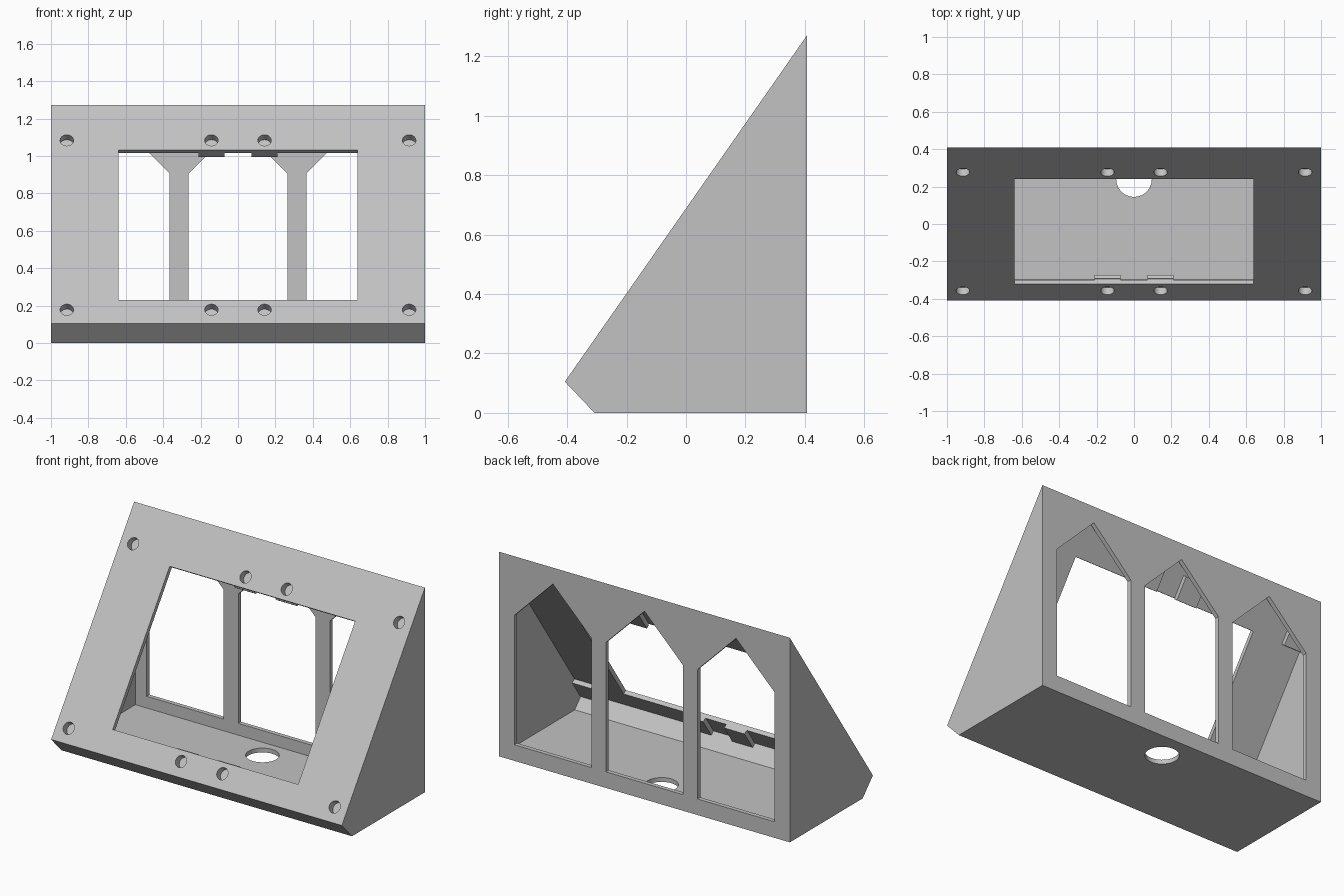
import bpy, bmesh, math
from mathutils import Matrix, Vector

cube = bpy.data.objects.get("Cube")
if cube:
    bpy.data.objects.remove(cube, do_unlink=True)

T = 0.027                                   # wall thickness
PROFILE = [(-0.308, 0), (0.408, 0), (0.408, 1.272), (-0.408, 0.105)]   # side outline (y, z)

grey = bpy.data.materials.new("plain_grey")
grey.use_nodes = True
grey.diffuse_color = (0.54, 0.54, 0.54, 1)
grey.node_tree.nodes["Principled BSDF"].inputs["Base Color"].default_value = (0.54, 0.54, 0.54, 1)


def prism(name, points, low, high, frame=Matrix()):
    """Extrude a 2D outline from low to high along the frame's third axis."""
    bm = bmesh.new()
    face = bm.faces.new([bm.verts.new((a, b, low)) for a, b in points])
    side = bmesh.ops.extrude_face_region(bm, geom=[face])["geom"]
    verts = [v for v in side if isinstance(v, bmesh.types.BMVert)]
    bmesh.ops.translate(bm, verts=verts, vec=(0, 0, high - low))
    bm.transform(frame)
    bmesh.ops.recalc_face_normals(bm, faces=bm.faces)
    mesh = bpy.data.meshes.new(name)
    bm.to_mesh(mesh)
    bm.free()
    mesh.materials.append(grey)
    obj = bpy.data.objects.new(name, mesh)
    bpy.context.collection.objects.link(obj)
    return obj


def rect(a0, a1, b0, b1):
    return [(a0, b0), (a1, b0), (a1, b1), (a0, b1)]


def circle(a, b, r, n=32):
    return [(a + r * math.cos(math.tau * i / n), b + r * math.sin(math.tau * i / n)) for i in range(n)]


def inset(points, d):
    """Offset a counter-clockwise outline inwards by d."""
    pts = [Vector(p) for p in points]
    result = []
    for i, p in enumerate(pts):
        u = (p - pts[i - 1]).normalized()
        v = (pts[(i + 1) % len(pts)] - p).normalized()
        n1, n2 = Vector((-u.y, u.x)), Vector((-v.y, v.x))
        result.append(tuple(p + (n1 + n2) * d / (1 + n1.dot(n2))))
    return result


def combine(target, tool, operation):
    """Apply a boolean and discard the tool."""
    mod = target.modifiers.new(operation.lower(), "BOOLEAN")
    mod.operation, mod.object, mod.solver = operation, tool, "EXACT"
    bpy.context.view_layer.objects.active = target
    bpy.ops.object.modifier_apply(modifier=mod.name)
    bpy.data.objects.remove(tool, do_unlink=True)


def axes(x, y, z, origin=(0, 0, 0)):
    return Matrix.Translation(origin) @ Matrix((x, y, z)).transposed().to_4x4()


# Frames: sideways extrusion, back wall, and the sloped front panel
side_frame = axes((0, 1, 0), (0, 0, 1), (1, 0, 0))
back_frame = axes((1, 0, 0), (0, 0, 1), (0, -1, 0))
foot = Vector((0, *PROFILE[3]))
slope = (Vector((0, *PROFILE[2])) - foot).normalized()
panel_frame = axes((1, 0, 0), slope, Vector((1, 0, 0)).cross(slope), foot)

# Hollow wedge housing
housing = prism("wedge_housing", PROFILE, -1, 1, side_frame)
combine(housing, prism("cavity", inset(PROFILE, T), T - 1, 1 - T, side_frame), "DIFFERENCE")

# Square screw bosses behind the panel, then blind screw holes
spots = [(x, s) for s in (0.089, 1.194) for x in (-0.915, -0.142, 0.142, 0.915)]
for x, s in spots:
    combine(housing, prism("boss", rect(x - 0.07, x + 0.07, s - 0.07, s + 0.07),
                           -0.055, -0.012, panel_frame), "UNION")
for x, s in spots:
    combine(housing, prism("screw_hole", circle(x, s, 0.036), -0.046, 0.05, panel_frame), "DIFFERENCE")

# Display opening in the sloped panel
combine(housing, prism("display_opening", rect(-0.638, 0.638, 0.153, 1.13),
                       -T - 0.005, 0.05, panel_frame), "DIFFERENCE")

# Three pointed openings in the back wall
for x in (-0.63, 0, 0.63):
    arch = [(x - 0.265, 0.1), (x + 0.265, 0.1), (x + 0.265, 0.905), (x, 1.17), (x - 0.265, 0.905)]
    combine(housing, prism("back_opening", arch, -0.45, T + 0.001 - 0.408, back_frame), "DIFFERENCE")

# Round cable hole in the floor
combine(housing, prism("cable_hole", circle(0, 0.24, 0.095, 48), -0.05, T + 0.02), "DIFFERENCE")

# Smooth the hole walls while keeping corners crisp
bpy.ops.object.select_all(action="DESELECT")
housing.select_set(True)
bpy.context.view_layer.objects.active = housing
bpy.ops.object.shade_smooth_by_angle(angle=math.radians(25))
